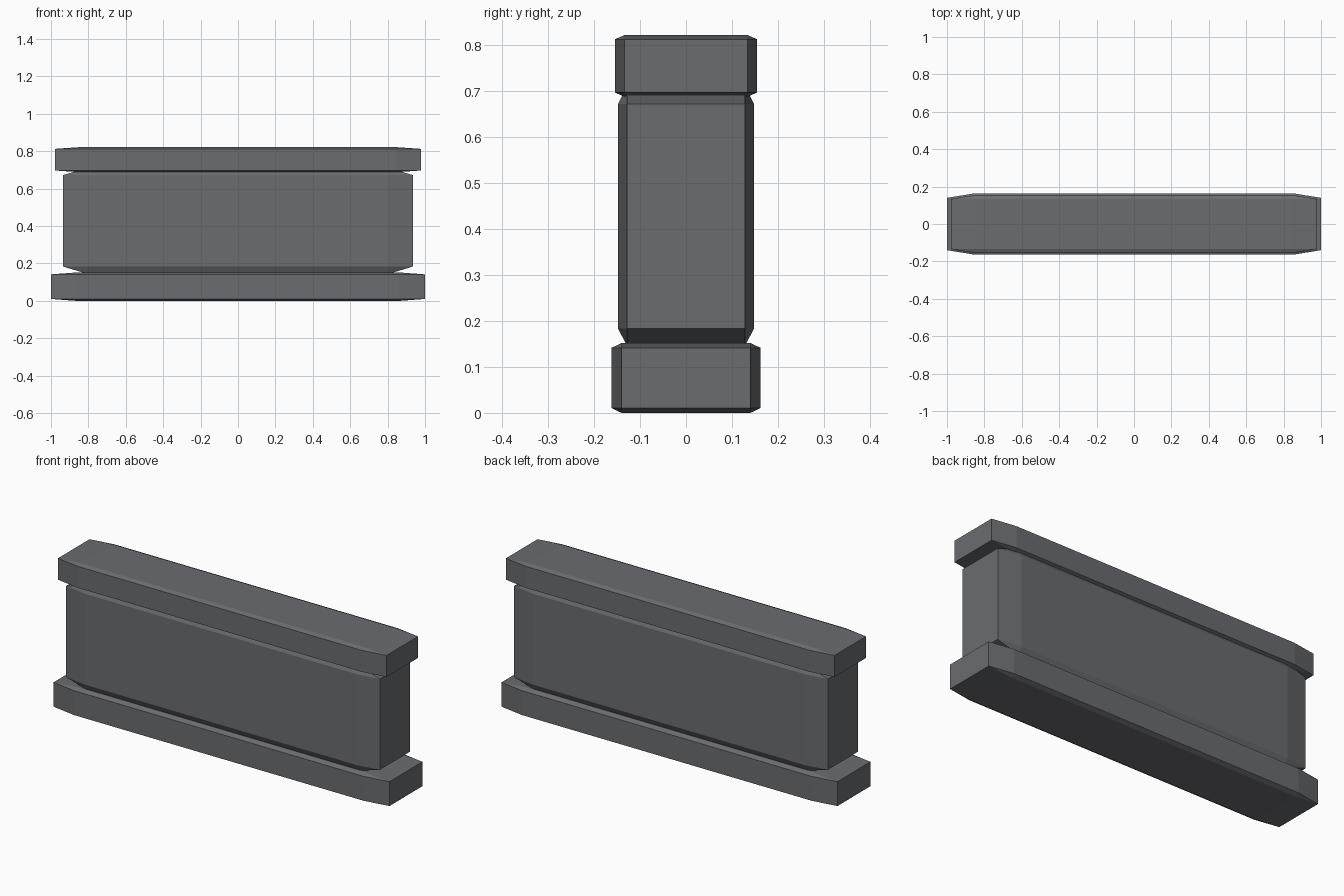
import bpy
import bmesh
from mathutils import Vector

old = bpy.data.objects.get("Cube")
if old:
    bpy.data.objects.remove(old, do_unlink=True)

# Single dark stone colour
stone = bpy.data.materials.new("dark_grey_stone")
stone.use_nodes = True
colour = (0.145, 0.15, 0.16, 1.0)
stone.diffuse_color = colour
stone.node_tree.nodes["Principled BSDF"].inputs["Base Color"].default_value = colour


def chamfered_block(name, half_x, half_y, bottom, top, chamfer=0.068):
    """Chamfer a unit cube, then stretch it so the chamfers stretch with it."""
    bm = bmesh.new()
    bmesh.ops.create_cube(bm, size=1)
    bmesh.ops.bevel(bm, geom=bm.edges[:], offset=chamfer, offset_type='OFFSET',
                    segments=1, profile=0.5, affect='EDGES')
    bmesh.ops.scale(bm, vec=Vector((2 * half_x, 2 * half_y, top - bottom)), verts=bm.verts)
    bmesh.ops.translate(bm, vec=Vector((0, 0, (top + bottom) / 2)), verts=bm.verts)
    mesh = bpy.data.meshes.new(name)
    bm.to_mesh(mesh)
    bm.free()
    mesh.materials.append(stone)
    obj = bpy.data.objects.new(name, mesh)
    bpy.context.collection.objects.link(obj)
    return obj


# Plinth, wall body sunk into both neighbours, and coping on top
chamfered_block("base_plinth", 1.0, 0.162, 0.0, 0.152)
chamfered_block("wall_body", 0.935, 0.148, 0.145, 0.711)
chamfered_block("top_coping", 0.978, 0.155, 0.688, 0.822)
